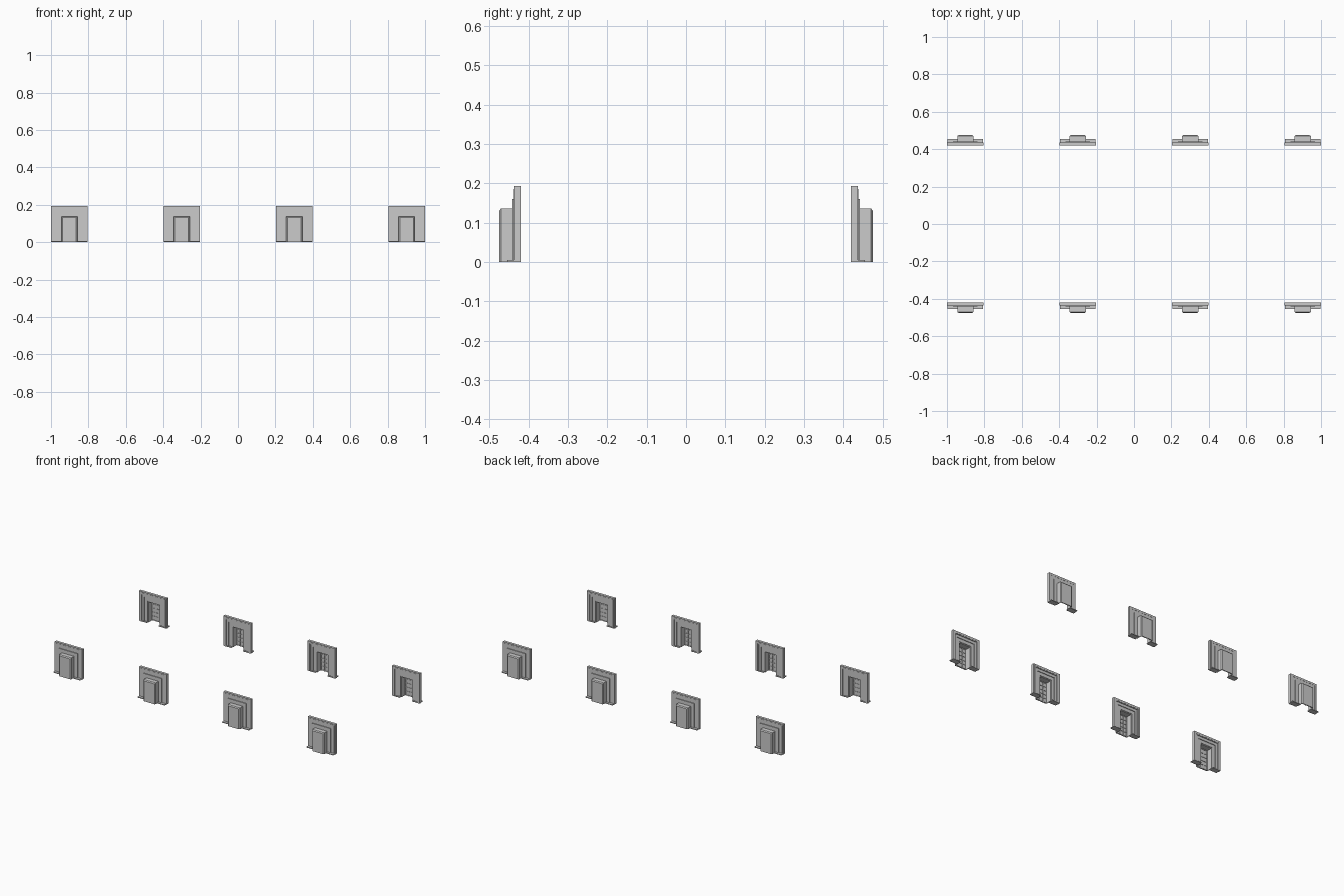
import bpy, bmesh, math

if "Cube" in bpy.data.objects:
    bpy.data.objects.remove(bpy.data.objects["Cube"])

# Window niche panels: local x across, y outward depth from the room face, z up
def arch(name, ho, zo, hi, zi, d0, d1):
    """Three-sided surround (two jambs and a head) extruded from d0 to d1."""
    outline = [(-ho, 0), (-ho, zo), (ho, zo), (ho, 0), (hi, 0), (hi, zi), (-hi, zi), (-hi, 0)]
    bm = bmesh.new()
    a = [bm.verts.new((x, d0, z)) for x, z in outline]
    b = [bm.verts.new((x, d1, z)) for x, z in outline]
    # mitred quads front and back
    for i, j, k, l in ((0, 1, 6, 7), (1, 2, 5, 6), (2, 3, 4, 5)):
        bm.faces.new([a[n] for n in (i, j, k, l)])
        bm.faces.new([b[n] for n in (l, k, j, i)])
    for i in range(8):
        j = (i + 1) % 8
        bm.faces.new((a[i], b[i], b[j], a[j]))
    return finish(name, bm)

def boxes(name, items):
    """One mesh from several (x0, x1, y0, y1, z0, z1) boxes."""
    bm = bmesh.new()
    for x0, x1, y0, y1, z0, z1 in items:
        vs = bmesh.ops.create_cube(bm, size=1)["verts"]
        for v in vs:
            v.co = (x1 if v.co.x > 0 else x0, y1 if v.co.y > 0 else y0, z1 if v.co.z > 0 else z0)
    return finish(name, bm)

def finish(name, bm):
    bmesh.ops.recalc_face_normals(bm, faces=bm.faces)
    me = bpy.data.meshes.new(name)
    bm.to_mesh(me)
    bm.free()
    return me

parts = []

# Stepped surround, getting deeper towards the opening
parts.append(arch("outer_frame", 0.098, 0.193, 0.079, 0.175, 0.0, 0.017))
parts.append(arch("outer_bead", 0.090, 0.186, 0.083, 0.179, -0.001, 0.018))
parts.append(arch("middle_frame", 0.079, 0.175, 0.064, 0.158, 0.005, 0.017))
parts.append(arch("inner_frame", 0.066, 0.160, 0.043, 0.137, 0.009, 0.022))

# Niche walls with a shallow chamfer to the back panel
parts.append(arch("niche_wall", 0.043, 0.137, 0.039, 0.132, 0.012, 0.050))
w, t = 0.043, 0.137
bm = bmesh.new()
rings = [[bm.verts.new((x, y, z)) for x, z in ((-h, 0), (h, 0), (h, top), (-h, top))]
         for h, top, y in ((w, t, 0.050), (0.037, 0.131, 0.055))]
bm.faces.new(rings[0])
bm.faces.new(rings[1][::-1])
for i in range(4):
    j = (i + 1) % 4
    bm.faces.new((rings[0][i], rings[0][j], rings[1][j], rings[1][i]))
parts.append(finish("niche_back", bm))

# Glazing bars on the room side of the back panel
bars = []
for i in range(4):
    x = -0.037 + i * 0.074 / 3
    bars.append((x - 0.0015, x + 0.0015, 0.047, 0.050, 0, 0.132))
for i in range(6):
    z = 0.003 + i * 0.127 / 5
    bars.append((-0.039, 0.039, 0.0475, 0.050, z - 0.0015, z + 0.0015))
parts.append(boxes("glazing_bars", bars))

# Thin skirting ledges at the foot of each jamb
parts.append(boxes("foot_ledge", [(s * 0.0695 - 0.0265, s * 0.0695 + 0.0265, 0.0, 0.035, 0, 0.005)
                                  for s in (-1, 1)]))

# Four panels per row, the two rows back to back
for row, sign in (("front", -1), ("back", 1)):
    for i in range(4):
        for me in parts:
            ob = bpy.data.objects.new(f"{me.name}_{row}_{i + 1}", me)
            ob.location = (-0.902 + i * 1.804 / 3, sign * 0.42, 0)
            ob.rotation_euler.z = math.pi if sign < 0 else 0
            bpy.context.scene.collection.objects.link(ob)
